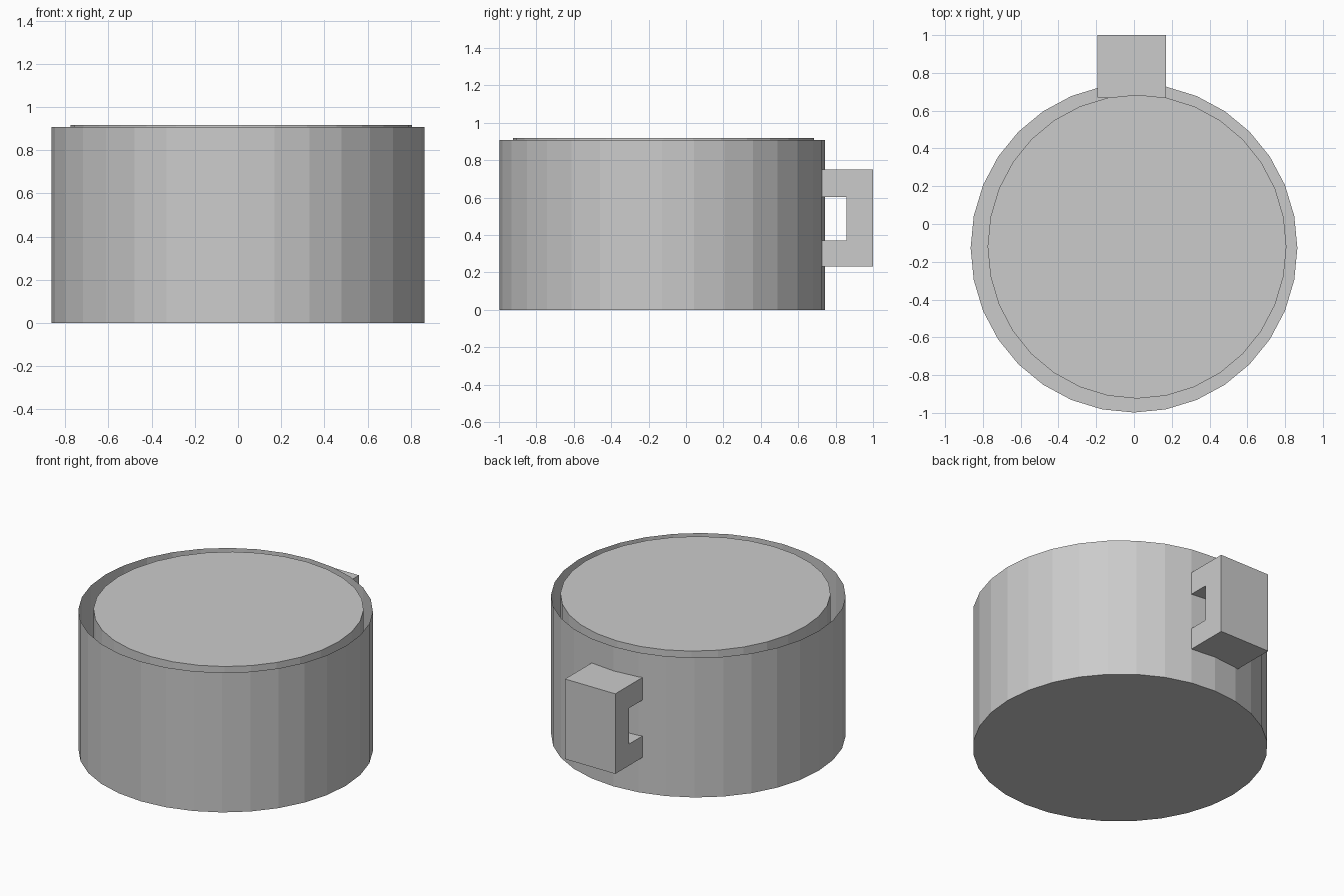
import bpy, bmesh
from math import sin, cos, tau

if "Cube" in bpy.data.objects:
    bpy.data.objects.remove(bpy.data.objects["Cube"])

SIDES = 32


def add_object(name, bm):
    bmesh.ops.recalc_face_normals(bm, faces=bm.faces)
    mesh = bpy.data.meshes.new(name)
    bm.to_mesh(mesh)
    bm.free()
    obj = bpy.data.objects.new(name, mesh)
    bpy.context.collection.objects.link(obj)
    return obj


def drum(name, center, radii, z0, z1, closed_top):
    """Upright faceted cylinder, optionally open at the top."""
    bm = bmesh.new()
    rings = [[bm.verts.new((center[0] + radii[0] * cos(tau * i / SIDES),
                            center[1] + radii[1] * sin(tau * i / SIDES), z))
              for i in range(SIDES)] for z in (z0, z1)]
    low, high = rings
    for i in range(SIDES):
        j = (i + 1) % SIDES
        bm.faces.new((low[i], low[j], high[j], high[i]))
    bm.faces.new(low[::-1])
    if closed_top:
        bm.faces.new(high)
    return add_object(name, bm)


def extrude_x(name, profile, x0, x1):
    """Extrude a (y, z) outline along x."""
    bm = bmesh.new()
    face = bm.faces.new([bm.verts.new((x0, y, z)) for y, z in profile])
    ext = bmesh.ops.extrude_face_region(bm, geom=[face], use_keep_orig=True)
    verts = [g for g in ext["geom"] if isinstance(g, bmesh.types.BMVert)]
    bmesh.ops.translate(bm, verts=verts, vec=(x1 - x0, 0, 0))
    return add_object(name, bm)


# Thin-walled cup, open at the top
drum("cup_body", (0, -0.127), (0.865, 0.871), 0.0, 0.908, False)

# Filling, standing slightly above the rim with a gap around it
drum("cup_filling", (0.016, -0.12), (0.791, 0.804), 0.06, 0.917, True)

# Squared C-shaped handle on the back
extrude_x("handle", [(0.67, 0.23), (1.0, 0.23), (1.0, 0.75), (0.67, 0.75),
                     (0.67, 0.603), (0.857, 0.603), (0.857, 0.37), (0.67, 0.37)],
          -0.192, 0.169)
